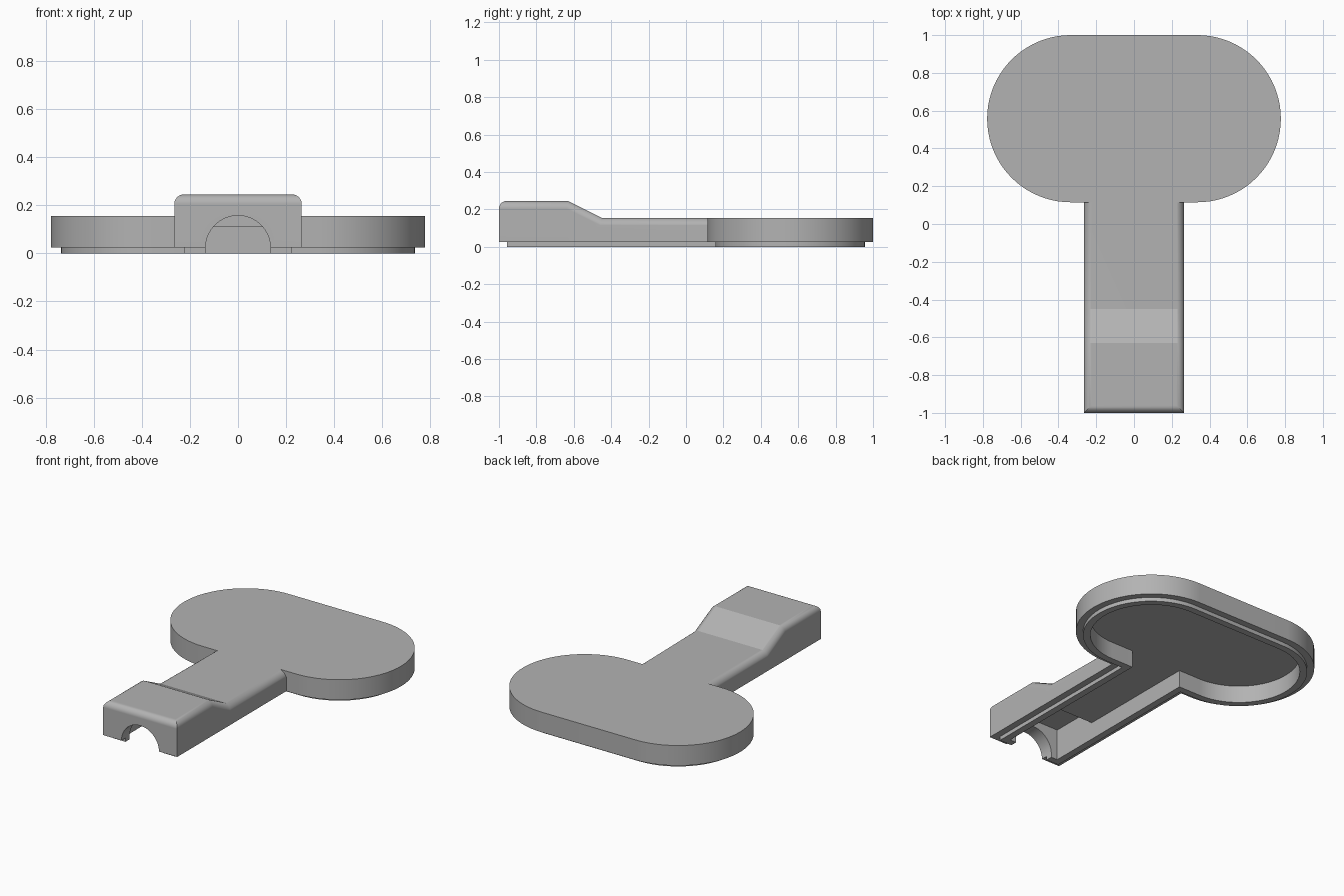
import bpy
import bmesh
from math import cos, sin, pi, radians

old = bpy.data.objects.get("Cube")
if old:
    bpy.data.objects.remove(old, do_unlink=True)

HEAD_Y, HEAD_R, HEAD_X = 0.5575, 0.4425, 0.335   # rounded head
STEM_W = 0.265                                   # stem half width
ARC = 40

grey = bpy.data.materials.new("plain_grey")
grey.use_nodes = True
grey.diffuse_color = (0.45, 0.45, 0.45, 1)
grey.node_tree.nodes["Principled BSDF"].inputs["Base Color"].default_value = grey.diffuse_color


def add_object(name, bm):
    bmesh.ops.recalc_face_normals(bm, faces=bm.faces)
    mesh = bpy.data.meshes.new(name)
    bm.to_mesh(mesh)
    bm.free()
    mesh.materials.append(grey)
    obj = bpy.data.objects.new(name, mesh)
    bpy.context.collection.objects.link(obj)
    return obj


def paddle(name, inset, z0, top, breaks=(), fillet=0):
    """Head-and-stem outline, inset and extruded; breaks are (y, z) bends of the stem top."""
    w, r = STEM_W - inset, HEAD_R - inset
    stem = [(-1 + inset, breaks[0][1] if breaks else top), *breaks, (HEAD_Y - r, top)]
    half = [(w, y, z) for y, z in stem]
    for i in range(ARC + 1):
        a = -pi / 2 + pi * i / ARC
        half.append((HEAD_X + r * cos(a), HEAD_Y + r * sin(a), top))
    ring = half + [(-x, y, z) for x, y, z in reversed(half)]
    bm = bmesh.new()
    up = [bm.verts.new(p) for p in ring]
    low = [bm.verts.new((x, y, z0)) for x, y, z in ring]
    n, k = len(ring), len(stem) - 1
    for i in range(n):
        j = (i + 1) % n
        bm.faces.new((low[i], low[j], up[j], up[i]))
    bm.faces.new(low[::-1])
    bm.faces.new(up[k:n - k])
    for i in range(k):
        bm.faces.new((up[i], up[i + 1], up[n - 2 - i], up[n - 1 - i]))
    if fillet:
        rim = [bm.edges.get((up[i], up[(i + 1) % n])) for i in range(n)]
        bmesh.ops.bevel(bm, geom=rim, offset=fillet, segments=6, profile=0.5,
                        affect='EDGES', clamp_overlap=False)
    return add_object(name, bm)


def prism_y(name, section, y0, y1):
    """Extrude an (x, z) section along y."""
    bm = bmesh.new()
    face = bm.faces.new([bm.verts.new((x, y0, z)) for x, z in section])
    geom = bmesh.ops.extrude_face_region(bm, geom=[face])["geom"]
    bmesh.ops.translate(bm, vec=(0, y1 - y0, 0),
                        verts=[v for v in geom if isinstance(v, bmesh.types.BMVert)])
    return add_object(name, bm)


def combine(target, other, operation):
    mod = target.modifiers.new(operation, 'BOOLEAN')
    mod.operation, mod.solver, mod.object = operation, 'EXACT', other
    bpy.context.view_layer.objects.active = target
    bpy.ops.object.modifier_apply(modifier=mod.name)
    bpy.data.objects.remove(other, do_unlink=True)


# Outer cover with raised front end
shell = paddle("cover_shell", 0, 0.025, 0.155, [(-0.63, 0.245), (-0.45, 0.155)], 0.04)

# Locating lip under the rim
combine(shell, paddle("lip", 0.042, 0, 0.06), 'UNION')

# Hollow interior, deeper under the raised end
combine(shell, paddle("cavity", 0.085, -0.1, 0.11), 'DIFFERENCE')
w = STEM_W - 0.085
combine(shell, prism_y("deep_cavity", [(-w, -0.1), (w, -0.1), (w, 0.2), (-w, 0.2)],
                       -0.915, -0.6), 'DIFFERENCE')

# Arched opening through the front wall
arch = [(0.135 * cos(pi * i / 32), 0.022 + 0.135 * sin(pi * i / 32)) for i in range(33)]
arch += [(-0.135, -0.1), (0.135, -0.1)]
combine(shell, prism_y("arch_cutter", arch, -1.1, -0.85), 'DIFFERENCE')

# Smooth fillets, crisp edges
bpy.ops.object.select_all(action='DESELECT')
shell.select_set(True)
bpy.context.view_layer.objects.active = shell
bpy.ops.object.shade_smooth_by_angle(angle=radians(25))
weighted = shell.modifiers.new("weighted_normals", 'WEIGHTED_NORMAL')
weighted.keep_sharp = True
